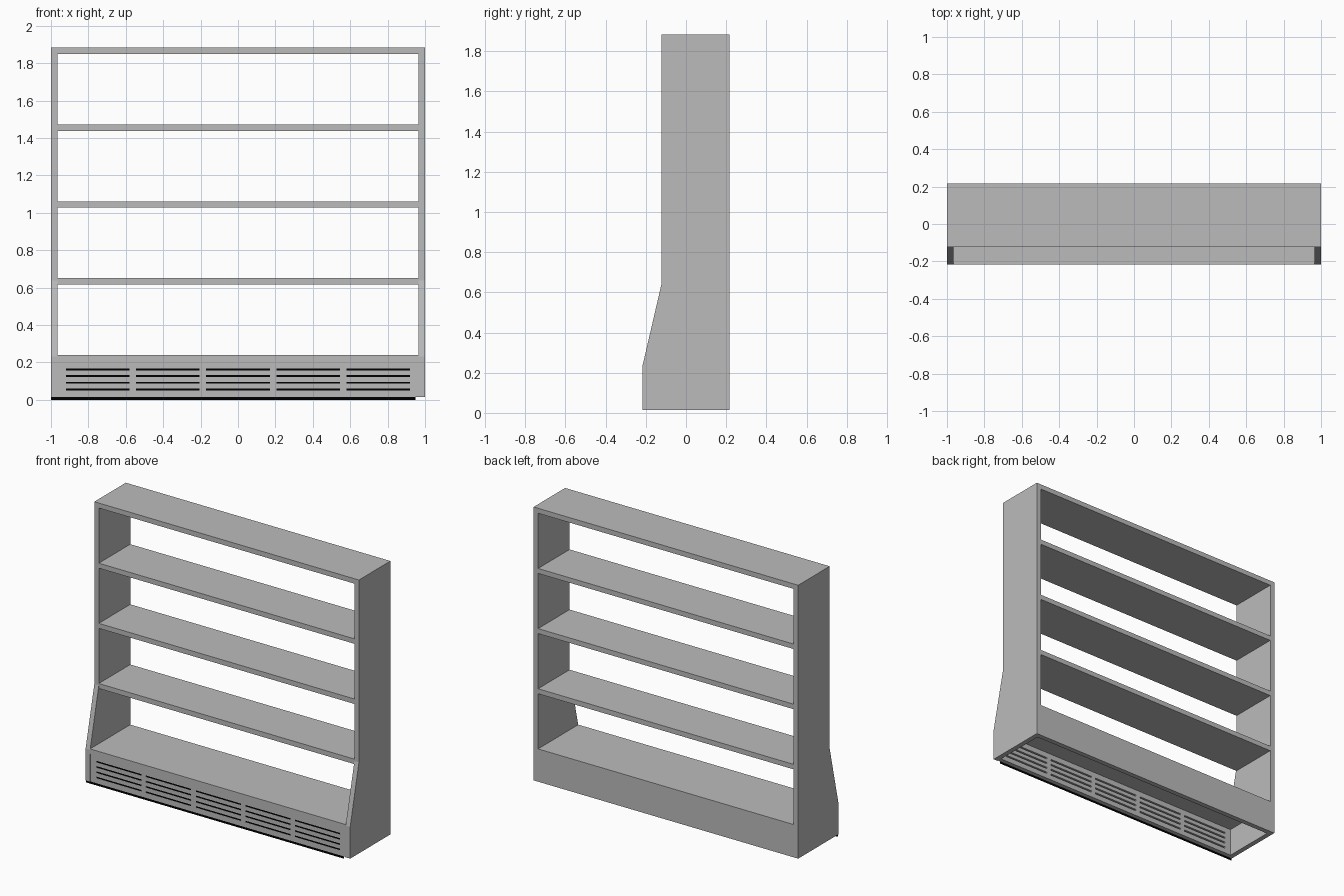
import bpy, bmesh

if "Cube" in bpy.data.objects:
    bpy.data.objects.remove(bpy.data.objects["Cube"])

def material(name, rgb):
    m = bpy.data.materials.new(name)
    m.diffuse_color = (*rgb, 1)
    m.use_nodes = True
    m.node_tree.nodes["Principled BSDF"].inputs["Base Color"].default_value = m.diffuse_color
    return m

GREY = material("grey_board", (0.5, 0.5, 0.5))
BLACK = material("black_slot", (0.0, 0.0, 0.0))

W, T = 1.0, 0.034             # half width, board thickness
BACK, FRONT, UPPER = 0.217, -0.217, -0.123
Z0, Z1 = 0.015, 1.883
IN = W - T

def finish(name, bm, mat, recalc=True):
    if recalc:
        bmesh.ops.recalc_face_normals(bm, faces=bm.faces[:])
    me = bpy.data.meshes.new(name)
    bm.to_mesh(me)
    bm.free()
    me.materials.append(mat)
    ob = bpy.data.objects.new(name, me)
    bpy.context.collection.objects.link(ob)
    return ob

def extrude(bm, faces, vec):
    r = bmesh.ops.extrude_face_region(bm, geom=faces, use_keep_orig=True)
    vs = [g for g in r["geom"] if isinstance(g, bmesh.types.BMVert)]
    bmesh.ops.translate(bm, verts=vs, vec=vec)

def box(name, x0, x1, y0, y1, z0, z1, mat=GREY):
    bm = bmesh.new()
    f = bm.faces.new([bm.verts.new(p) for p in
                      ((x0, y0, z0), (x1, y0, z0), (x1, y1, z0), (x0, y1, z0))])
    extrude(bm, [f], (0, 0, z1 - z0))
    return finish(name, bm, mat)

def front_plate(bm, x0, x1, y, z0, z1):
    bm.faces.new([bm.verts.new(p) for p in
                  ((x0, y, z0), (x1, y, z0), (x1, y, z1), (x0, y, z1))])

# Side panels with a sloped lower front
profile = [(BACK, Z0), (BACK, Z1), (UPPER, Z1), (UPPER, 0.637), (FRONT, 0.232), (FRONT, Z0)]
for name, x in (("left_side", -W), ("right_side", IN)):
    bm = bmesh.new()
    f = bm.faces.new([bm.verts.new((x, y, z)) for y, z in profile])
    extrude(bm, [f], (T, 0, 0))
    finish(name, bm, GREY)

# Top board, three shelves and the deeper base shelf
for i in range(5):
    top = Z1 - i * 0.411
    name = "top_board" if i == 0 else "base_shelf" if i == 4 else f"shelf_{i}"
    box(name, -IN, IN, FRONT if i == 4 else UPPER, BACK, top - T, top)
SHELF_BOTTOM = Z1 - 4 * 0.411 - T

# Back board of the plinth
box("plinth_back", -IN, IN, BACK - T, BACK, Z0, SHELF_BOTTOM)

# Slotted front grille: grid of cells with the slot cells left out
columns = [(-0.92 + i * 0.375, -0.58 + i * 0.375) for i in range(5)]
rows = [(0.055 + i * 0.036 - 0.005, 0.055 + i * 0.036 + 0.005) for i in range(4)]
xs = [-IN] + [v for c in columns for v in c] + [IN]
zs = [Z0] + [v for r in rows for v in r] + [SHELF_BOTTOM]
PANEL_Y = FRONT + 0.004
bm = bmesh.new()
grid = [[bm.verts.new((x, PANEL_Y, z)) for z in zs] for x in xs]
for i in range(len(xs) - 1):
    for j in range(len(zs) - 1):
        if not (i % 2 and j % 2):
            bm.faces.new((grid[i][j], grid[i + 1][j], grid[i + 1][j + 1], grid[i][j + 1]))
extrude(bm, bm.faces[:], (0, 0.03, 0))
finish("front_grille", bm, GREY)

# Black slot covers
bm = bmesh.new()
for x0, x1 in columns:
    for z0, z1 in rows:
        front_plate(bm, x0, x1, PANEL_Y + 0.001, z0, z1)
finish("grille_slots", bm, BLACK, recalc=False)

# Black strip along the foot of the plinth
bm = bmesh.new()
front_plate(bm, -W, 0.95, PANEL_Y, 0.0, Z0)
finish("floor_strip", bm, BLACK, recalc=False)
